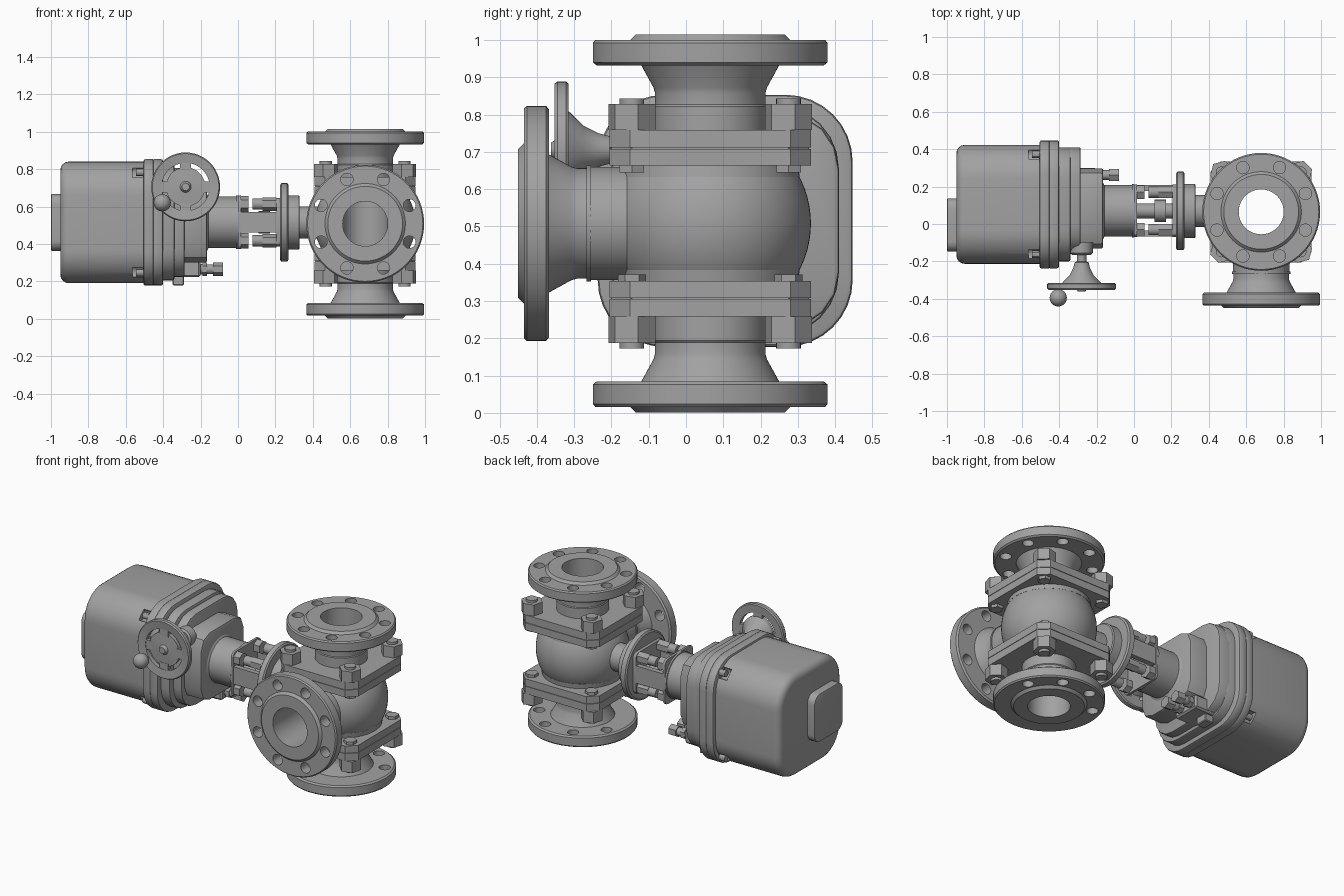
import bpy, bmesh, math
from mathutils import Vector, Matrix

if "Cube" in bpy.data.objects:
    bpy.data.objects.remove(bpy.data.objects["Cube"])

grey = bpy.data.materials.new("metal_grey")
grey.use_nodes = True
grey.diffuse_color = (0.36, 0.36, 0.36, 1)
grey.node_tree.nodes["Principled BSDF"].inputs["Base Color"].default_value = (0.36, 0.36, 0.36, 1)

X, Y, Z = Vector((1, 0, 0)), Vector((0, 1, 0)), Vector((0, 0, 1))
parts = []


def finish(name, bm, keep=True):
    bmesh.ops.recalc_face_normals(bm, faces=bm.faces)
    me = bpy.data.meshes.new(name)
    bm.to_mesh(me)
    bm.free()
    me.materials.append(grey)
    ob = bpy.data.objects.new(name, me)
    bpy.context.collection.objects.link(ob)
    if keep:
        parts.append(ob)
    return ob


def lathe(name, pts, origin, axis=Z, seg=48, turn=0.0, closed=True, keep=True):
    """Revolve (radius, distance) points round an axis."""
    bm = bmesh.new()
    vs = [bm.verts.new((r, 0, d)) for r, d in pts]
    es = [bm.edges.new(p) for p in zip(vs, vs[1:])]
    if closed:
        es.append(bm.edges.new((vs[-1], vs[0])))
    bmesh.ops.spin(bm, geom=vs + es, cent=(0, 0, 0), axis=(0, 0, 1), angle=math.tau, steps=seg)
    bmesh.ops.remove_doubles(bm, verts=bm.verts, dist=1e-5)
    rot = Z.rotation_difference(axis).to_matrix().to_4x4()
    bm.transform(Matrix.Translation(origin) @ rot @ Matrix.Rotation(turn, 4, 'Z'))
    return finish(name, bm, keep)


def rod(name, start, axis, r, length, seg=24, turn=0.0, keep=True):
    return lathe(name, [(0, 0), (r, 0), (r, length), (0, length)], start, axis, seg, turn, False, keep)


def slab(name, x0, x1, cy, cz, hy, hz, rad, seg=8, bevel0=0.0, bevel1=0.0, bseg=4):
    """Rounded rectangle in the yz plane, extruded along x, with softened ends."""
    bm = bmesh.new()
    vs = []
    for k, (sy, sz) in enumerate([(1, 1), (-1, 1), (-1, -1), (1, -1)]):
        for i in range(seg + 1):
            a = (k + i / seg) * math.pi / 2
            vs.append(bm.verts.new((x0, cy + sy * (hy - rad) + rad * math.cos(a),
                                    cz + sz * (hz - rad) + rad * math.sin(a))))
    face = bm.faces.new(vs)
    ext = bmesh.ops.extrude_face_region(bm, geom=[face])["geom"]
    bmesh.ops.translate(bm, verts=[g for g in ext if isinstance(g, bmesh.types.BMVert)], vec=(x1 - x0, 0, 0))
    for xe, b in ((x0, bevel0), (x1, bevel1)):
        if b:
            es = [e for e in bm.edges if all(abs(v.co.x - xe) < 1e-5 for v in e.verts)]
            bmesh.ops.bevel(bm, geom=es, offset=b, segments=bseg, profile=0.5, affect='EDGES')
    return finish(name, bm)


def box(name, lo, hi, bevel=0.0):
    bm = bmesh.new()
    bmesh.ops.create_cube(bm, size=1)
    lo, hi = Vector(lo), Vector(hi)
    bm.transform(Matrix.Translation((lo + hi) / 2) @ Matrix.Diagonal((*(hi - lo), 1)))
    if bevel:
        bmesh.ops.bevel(bm, geom=bm.edges[:], offset=bevel, segments=1, affect='EDGES')
    return finish(name, bm)


def cut(ob, cutters):
    for c in cutters:
        m = ob.modifiers.new("cut", 'BOOLEAN')
        m.operation, m.object, m.solver = 'DIFFERENCE', c, 'EXACT'
        bpy.context.view_layer.objects.active = ob
        bpy.ops.object.modifier_apply(modifier=m.name)
        bpy.data.objects.remove(c)


# Valve body: truncated ball with a vertical bore and a front port
C = Vector((0.68, 0.065, 0.508))
ball = [(0.12, -0.157), (0.22, -0.157)]
ball += [(0.27 * math.cos(math.radians(a)), 0.27 * math.sin(math.radians(a))) for a in range(-35, 36, 5)]
ball += [(0.22, 0.157), (0.12, 0.157)]
body = lathe("valve_body", ball, C, Z, 64)
cut(body, [rod("port_cutter", C, -Y, 0.12, 0.4, 48, 0.03, False)])


# Flanged necks with eight bolt holes each
def spool(name, axis, start, face):
    f = face - 0.015
    b = f - 0.068
    pts = [(0.12, start), (0.152, start), (0.152, b - 0.11), (0.148, b - 0.105), (0.148, b - 0.075),
           (0.152, b - 0.06), (0.185, b), (0.305, b), (0.315, b + 0.008), (0.315, f - 0.008),
           (0.308, f), (0.215, f), (0.2, face), (0.12, face)]
    ob = lathe(name, pts, C, axis, 64)
    u, v = (X, Y) if axis.z else (X, Z)
    holes = []
    for i in range(8):
        a = math.radians(22.5 + 45 * i)
        p = C + 0.256 * (u * math.cos(a) + v * math.sin(a)) + axis * (b - 0.02)
        holes.append(rod("hole_cutter", p, axis, 0.033, 0.15, 20, 0, False))
    cut(ob, holes)


spool("top_flange", Z, 0.15, 0.507)
spool("bottom_flange", -Z, 0.15, 0.507)
spool("front_flange", -Y, 0.2, 0.515)
lathe("front_neck_seam", [(0.14, 0.32), (0.156, 0.32), (0.156, 0.332), (0.14, 0.332)], C, -Y)


# Bonnet plates: paired square plates with cut corners, bored in the middle
def bonnet(name, z0, z1, half):
    bm = bmesh.new()
    bmesh.ops.create_cube(bm, size=1)
    bm.transform(Matrix.Translation(C + Z * (z0 + z1) / 2) @ Matrix.Diagonal((half * 2, half * 2, z1 - z0, 1)))
    es = [e for e in bm.edges if abs(e.verts[0].co.z - e.verts[1].co.z) > 1e-4]
    bmesh.ops.bevel(bm, geom=es, offset=0.055, segments=1, affect='EDGES')
    ob = finish(name, bm)
    cut(ob, [rod("bore_cutter", C + Z * (z0 - 0.05), Z, 0.13, 0.2, 48, 0, False)])


for s, side in ((1, "upper"), (-1, "lower")):
    for a, b, h, n in ((0.155, 0.2, 0.27, "inner"), (0.203, 0.25, 0.27, "outer"), (0.198, 0.205, 0.265, "gasket")):
        bonnet(f"{side}_{n}_plate", min(s * a, s * b), max(s * a, s * b), h)
    lathe(f"{side}_body_collar", [(0.13, 0.125), (0.24, 0.125), (0.235, 0.157), (0.13, 0.157)], C, Z * s)
    for i in range(4):
        p = C + Vector((0.21 * (1 if i % 2 else -1), 0.21 * (1 if i > 1 else -1), 0))
        rod(f"{side}_nut_{i}", p + Z * s * 0.25, Z * s, 0.065, 0.07, 6, math.radians(15))
        rod(f"{side}_bolt_end_{i}", p + Z * s * 0.31, Z * s, 0.033, 0.025)
        rod(f"{side}_bolt_head_{i}", p + Z * s * 0.137, Z * s, 0.038, 0.02, 6)

# Stem housing and drive flange on the side of the body
A = Vector((0, 0.07, 0.515))
lathe("stem_flange", [(0, 0.205), (0.05, 0.205), (0.05, 0.225), (0.2, 0.225), (0.21, 0.232), (0.21, 0.263),
                      (0.2, 0.27), (0.145, 0.27), (0.145, 0.325), (0.138, 0.33), (0.085, 0.33),
                      (0.085, 0.46), (0, 0.46)], A, X, 56, 0, False)

# Coupling bracket: end plates, side webs, shaft and bolts
rod("drive_shaft", A + X * -0.02, X, 0.04, 0.26)
lathe("shaft_coupling", [(0, 0.11), (0.06, 0.11), (0.06, 0.17), (0, 0.17)], A, X, 24, 0, False)
slab("bracket_plate_inner", 0, 0.015, 0.07, 0.515, 0.14, 0.143, 0.03, 3)
slab("bracket_plate_outer", 0.205, 0.226, 0.07, 0.515, 0.14, 0.13, 0.03, 3)
for s, n in ((1, "back"), (-1, "front")):
    y = 0.07 + s * 0.122
    box(f"{n}_bracket_web", (0, y - 0.016, 0.46), (0.215, y + 0.016, 0.57))
    for t, m in ((1, "upper"), (-1, "lower")):
        p = A + Vector((0, s * 0.1, t * 0.098))
        rod(f"{n}_{m}_plate_nut", p + X * 0.015, X, 0.042, 0.042, 6)
        rod(f"{n}_{m}_flange_nut", p + X * 0.13, X, 0.036, 0.076, 6)
        rod(f"{n}_{m}_flange_bolt", p + X * 0.077, X, 0.03, 0.055, 16)

# Actuator output neck and stepped gear housing
lathe("output_neck", [(0, -0.2), (0.15, -0.2), (0.15, -0.165), (0.138, -0.158), (0.138, -0.012),
                      (0.143, -0.01), (0.143, 0), (0, 0)], A, X, 48, 0, False)
slab("gear_housing_front", -0.30, -0.165, 0.083, 0.515, 0.215, 0.215, 0.09, 2, 0, 0.012, 2)
slab("gear_housing_step", -0.36, -0.285, 0.125, 0.515, 0.285, 0.29, 0.15, 4, 0, 0.01, 2)
slab("gear_housing_base", -0.42, -0.34, 0.105, 0.515, 0.305, 0.31, 0.17, 6, 0, 0.01, 2)

# Motor cover with joint collar, screw pockets and end cap
K = Vector((0, 0.105, 0.515))
slab("joint_collar_rear", -0.505, -0.452, K.y, K.z, 0.342, 0.338, 0.18, 8, 0.01, 0.004, 2)
slab("joint_collar_front", -0.453, -0.40, K.y, K.z, 0.342, 0.338, 0.18, 8, 0.004, 0.012, 2)
cover = slab("motor_cover", -0.95, -0.49, K.y, K.z, 0.318, 0.325, 0.18, 10, 0.045)
corners = [K + Vector((0, 0.268 * a, 0.268 * b)) for a in (-1, 1) for b in (-1, 1)]
cut(cover, [rod("pocket_cutter", p + X * -0.565, X, 0.036, 0.058, 20, 0, False) for p in corners])
for i, p in enumerate(corners):
    rod(f"cover_screw_{i}", p + X * -0.545, X, 0.02, 0.05, 12)
slab("end_cap", -1.0, -0.94, -0.005, 0.515, 0.142, 0.152, 0.055, 6, 0.006, 0, 2)

# Handwheel with flared hub, rim, spokes and crank knob
W = Vector((-0.28, 0, 0.705))
lathe("handwheel_boss", [(0, 0.10), (0.06, 0.10), (0.06, 0.155), (0.05, 0.165), (0, 0.165)], W, -Y, 32, 0, False)
lathe("handwheel_hub", [(0, 0.15), (0.025, 0.15), (0.025, 0.2), (0.037, 0.205), (0.045, 0.235), (0.065, 0.275),
                        (0.1, 0.31), (0.105, 0.318), (0.105, 0.34), (0.03, 0.345), (0.02, 0.362), (0, 0.362)],
      W, -Y, 40, 0, False)
lathe("handwheel_rim", [(0.128, 0.318), (0.178, 0.315), (0.184, 0.322), (0.184, 0.344), (0.178, 0.352),
                        (0.128, 0.345)], W, -Y, 48)
for i in range(4):
    bm = bmesh.new()
    bmesh.ops.create_cube(bm, size=1)
    bm.transform(Matrix.Translation(W - Y * 0.331) @ Matrix.Rotation(math.pi / 2 * i, 4, 'Y')
                 @ Matrix.Translation((0.115, 0, 0)) @ Matrix.Diagonal((0.06, 0.024, 0.06, 1)))
    finish(f"handwheel_spoke_{i}", bm)
knob = bmesh.new()
bmesh.ops.create_uvsphere(knob, u_segments=24, v_segments=14, radius=0.046)
knob.transform(Matrix.Translation((-0.405, -0.395, 0.62)))
finish("crank_knob", knob)
rod("knob_stem", Vector((-0.405, -0.33, 0.62)), -Y, 0.018, 0.05, 16)

# Cable glands and their mounting block under the gear housing
box("gland_block", (-0.36, 0.12, 0.222), (-0.2, 0.3, 0.31), 0.01)
for i, y in enumerate((0.175, 0.262)):
    p = Vector((0, y, 0.265))
    rod(f"gland_base_{i}", p + X * -0.21, X, 0.028, 0.03, 16)
    rod(f"gland_hex_{i}", p + X * -0.19, X, 0.036, 0.025, 6)
    rod(f"gland_sleeve_{i}", p + X * -0.166, X, 0.026, 0.035, 16)
    rod(f"gland_nut_{i}", p + X * -0.133, X, 0.036, 0.052, 6)
box("earth_terminal", (-0.35, 0.2, 0.178), (-0.29, 0.28, 0.24), 0.005)

# Smooth round surfaces, keep hard edges crisp
bpy.ops.object.select_all(action='DESELECT')
for ob in parts:
    ob.select_set(True)
bpy.context.view_layer.objects.active = body
bpy.ops.object.shade_smooth_by_angle(angle=math.radians(30))
